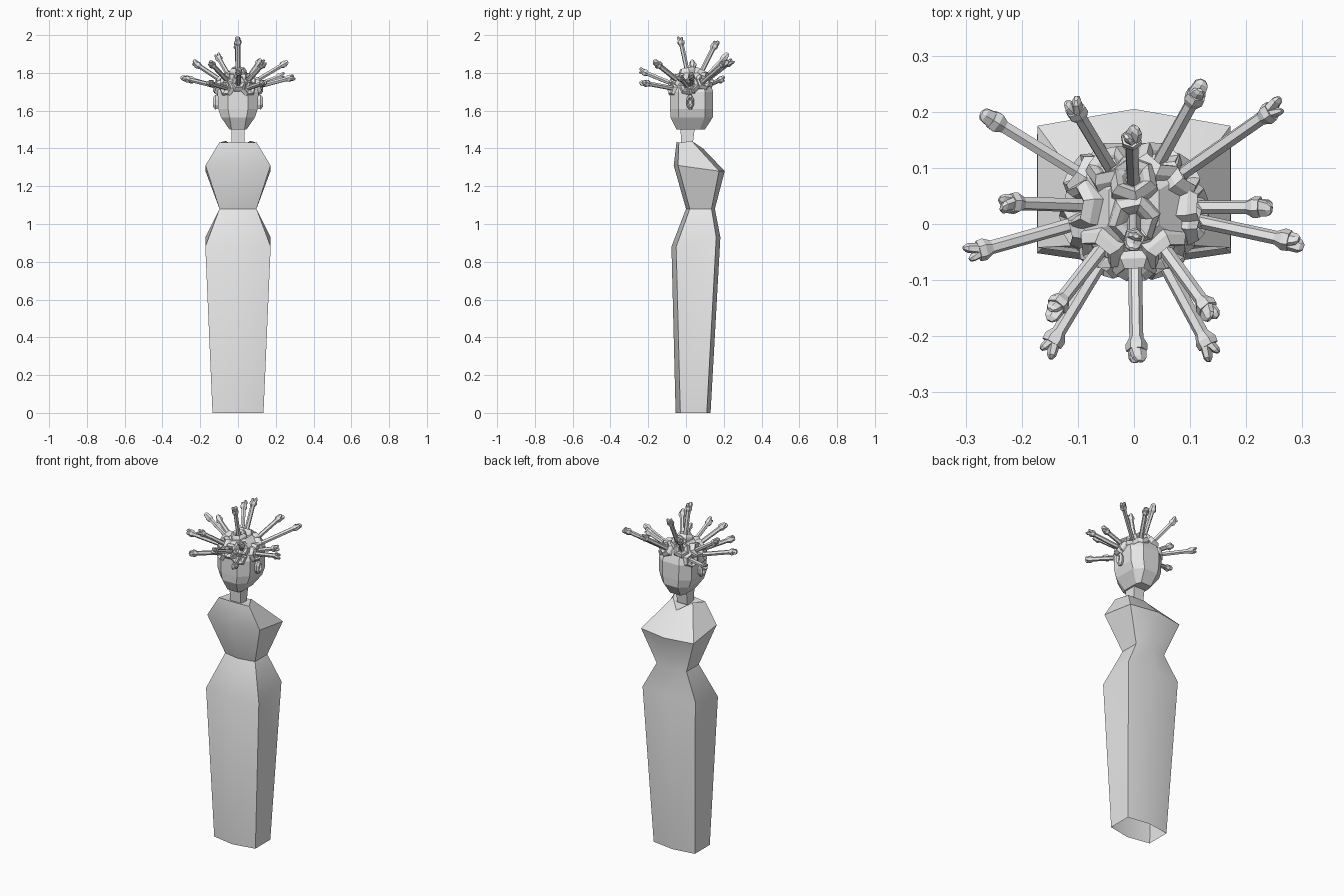
import bpy, bmesh, math
from mathutils import Vector, Matrix

if "Cube" in bpy.data.objects:
    bpy.data.objects.remove(bpy.data.objects["Cube"])

grey = bpy.data.materials.new("light_grey")
grey.diffuse_color = (0.8, 0.8, 0.8, 1)
grey.use_nodes = True
grey.node_tree.nodes["Principled BSDF"].inputs["Base Color"].default_value = grey.diffuse_color


def loft(bm, rings, cap_start=True, cap_end=True):
    """Join a stack of equal rings of points with quads."""
    loops = [[bm.verts.new(p) for p in r] for r in rings]
    n = len(loops[0])
    for a, b in zip(loops, loops[1:]):
        for i in range(n):
            j = (i + 1) % n
            bm.faces.new((a[i], a[j], b[j], b[i]))
    if cap_start:
        bm.faces.new(loops[0][::-1])
    if cap_end:
        bm.faces.new(loops[-1])


def finish(bm, name, smooth=None):
    me = bpy.data.meshes.new(name)
    bm.normal_update()
    bm.to_mesh(me)
    bm.free()
    ob = bpy.data.objects.new(name, me)
    bpy.context.collection.objects.link(ob)
    me.materials.append(grey)
    if smooth:
        bpy.ops.object.select_all(action='DESELECT')
        ob.select_set(True)
        bpy.context.view_layer.objects.active = ob
        bpy.ops.object.shade_smooth_by_angle(angle=math.radians(smooth))
    return ob


def lathe(bm, profile, sides, matrix, sy=1.0, cap_start=True):
    """Round shape along local z; profile = (distance, radius)."""
    rings = []
    for s, r in profile:
        rings.append([matrix @ Vector((r * math.cos((k + .5) * math.tau / sides),
                                       sy * r * math.sin((k + .5) * math.tau / sides), s))
                      for k in range(sides)])
    loft(bm, rings, cap_start)


# Gown: six-sided sections, each (front mid, front corner, back corner, back mid)
def section(front, fcorner, bcorner, back):
    (y0, z0), (x1, y1, z1), (x2, y2, z2), (y3, z3) = front, fcorner, bcorner, back
    return [(0, y0, z0), (x1, y1, z1), (x2, y2, z2), (0, y3, z3), (-x2, y2, z2), (-x1, y1, z1)]


bm = bmesh.new()
loft(bm, [
    section((-.055, 0), (.135, -.03, 0), (.135, .11, 0), (.13, 0)),
    section((-.077, .88), (.173, -.052, .88), (.173, .16, .93), (.182, .93)),
    section((0, 1.08), (.098, .02, 1.08), (.098, .135, 1.08), (.153, 1.08)),
    section((-.065, 1.31), (.172, -.042, 1.31), (.172, .175, 1.28), (.205, 1.28)),
    section((-.05, 1.435), (.1, -.038, 1.43), (.065, .03, 1.44), (.09, 1.40)),
], cap_start=False)
finish(bm, "gown", 30)

# Neck: tilted square post
bm = bmesh.new()
loft(bm, [[(-w, a, z), (w, a, z), (w, b, z), (-w, b, z)]
          for w, a, b, z in [(.033, -.025, .035, 1.42), (.036, -.03, .048, 1.52)]])
finish(bm, "neck")


# Head: eight-sided with tapered jaw and domed crown
def octagon(z, w, front, back, c):
    f = w * c
    m, d = (front + back) / 2, (back - front) / 2 * .62
    return [(-f, front, z), (f, front, z), (w, m - d, z), (w, m + d, z),
            (f, back, z), (-f, back, z), (-w, m + d, z), (-w, m - d, z)]


bm = bmesh.new()
loft(bm, [octagon(1.50, .045, -.05, .10, .75), octagon(1.565, .09, -.082, .142, .5),
          octagon(1.61, .105, -.084, .144, .5), octagon(1.70, .108, -.084, .144, .5),
          octagon(1.765, .088, -.062, .122, .5), octagon(1.80, .045, -.02, .08, .5)])
finish(bm, "head")

# Ears
for side, label in ((1, "right"), (-1, "left")):
    bm = bmesh.new()
    m = (Matrix.Translation((side * .10, .022, 1.645)) @
         Matrix.Rotation(side * math.pi / 2, 4, 'Y'))
    lathe(bm, [(0, .03), (.02, .036), (.032, .024), (.022, .012)], 8, m @ Matrix.Diagonal((1.15, .6, 1, 1)))
    finish(bm, "ear_" + label)

# Serpent hair: mouth tips, all growing outwards from the crown centre
centre = Vector((0, .03, 1.70))
tips = [(-.275, .20, 1.77), (-.115, .222, 1.90), (-.005, .165, 1.972), (.122, .25, 1.87),
        (.265, .215, 1.86), (-.242, .038, 1.86), (.25, .03, 1.79), (-.302, -.055, 1.775),
        (.302, -.035, 1.78), (-.152, -.165, 1.86), (-.16, -.235, 1.75), (.005, -.25, 1.815),
        (.145, -.17, 1.86), (.145, -.24, 1.75), (0, -.033, 1.995)]
for i, tip in enumerate(tips):
    d = Vector(tip) - centre
    L = d.length
    q = d.to_track_quat('Z', 'Y').to_matrix().to_4x4()
    m = Matrix.Translation(centre) @ q @ Matrix.Rotation(i * 1.1, 4, 'Z')
    bm = bmesh.new()
    # flared collar on the scalp, then the stem and back of the skull
    lathe(bm, [(.085, .05), (.115, .046), (.13, .034), (.122, .022), (.108, .0125),
               (L - .052, .0125), (L - .038, .02), (L - .026, .019)], 6, m)
    # open upper and lower jaws
    for tilt, size in ((-.3, 1), (.3, .85)):
        jaw = m @ Matrix.Translation((0, 0, L - .042)) @ Matrix.Rotation(tilt, 4, 'X')
        lathe(bm, [(0, .014), (.018, .017 * size), (.036 * size, .014 * size),
                   (.043 * size, .006)], 6, jaw, .6)
    finish(bm, "serpent_%02d" % (i + 1))
